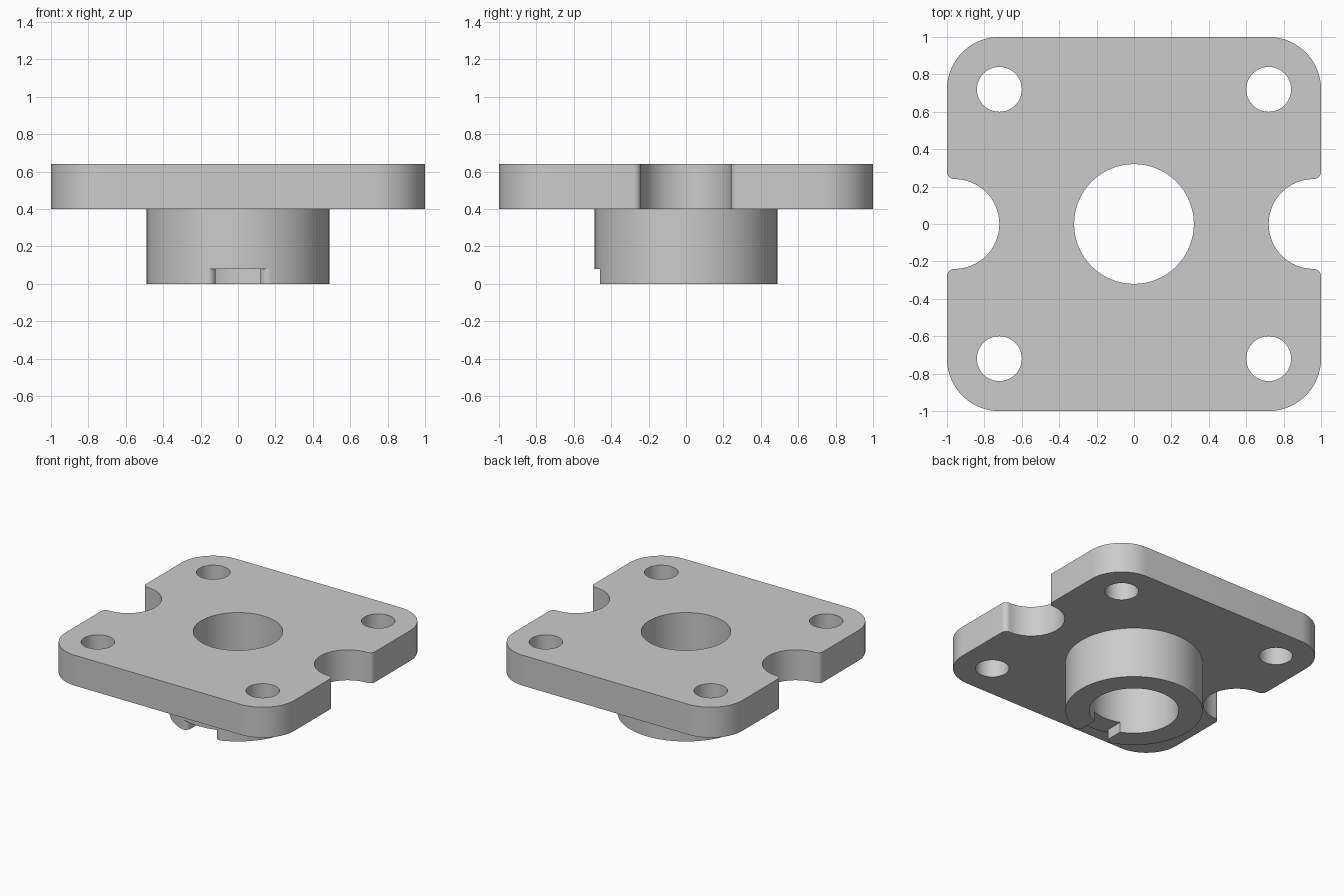
import bpy, bmesh
from math import radians, cos, sin, sqrt, atan2, degrees, hypot

if "Cube" in bpy.data.objects:
    bpy.data.objects.remove(bpy.data.objects["Cube"], do_unlink=True)

grey = bpy.data.materials.new("light_grey")
grey.use_nodes = True
grey.diffuse_color = (0.6, 0.6, 0.6, 1)
grey.node_tree.nodes["Principled BSDF"].inputs["Base Color"].default_value = (0.6, 0.6, 0.6, 1)


def arc(cx, cy, r, start, end, steps):
    angles = [radians(start + (end - start) * i / steps) for i in range(steps + 1)]
    return [(cx + r * cos(a), cy + r * sin(a)) for a in angles]


def circle(x, y, r, steps=96):
    return arc(x, y, r, 0, 360, steps)


def prism(name, outline, z0, z1):
    """Extrude a counter-clockwise outline between two heights."""
    points = []
    for i, p in enumerate(outline):
        q = outline[i - 1]
        if hypot(p[0] - q[0], p[1] - q[1]) > 1e-5:
            points.append(p)
    bm = bmesh.new()
    low = [bm.verts.new((x, y, z0)) for x, y in points]
    high = [bm.verts.new((x, y, z1)) for x, y in points]
    bm.faces.new(low[::-1])
    bm.faces.new(high)
    for i in range(len(points)):
        bm.faces.new((low[i - 1], low[i], high[i], high[i - 1]))
    bmesh.ops.recalc_face_normals(bm, faces=bm.faces)
    mesh = bpy.data.meshes.new(name)
    bm.to_mesh(mesh)
    bm.free()
    mesh.materials.append(grey)
    obj = bpy.data.objects.new(name, mesh)
    bpy.context.collection.objects.link(obj)
    return obj


def combine(target, tool, operation):
    mod = target.modifiers.new(operation.lower(), 'BOOLEAN')
    mod.operation = operation
    mod.solver = 'EXACT'
    mod.object = tool
    bpy.context.view_layer.objects.active = target
    bpy.ops.object.modifier_apply(modifier=mod.name)
    bpy.data.objects.remove(tool, do_unlink=True)


# Plate: a quarter outline with side notch, small fillet and round corner, mirrored
quarter = (arc(0.96, 0, 0.24, 180, 90, 16)
           + arc(0.96, 0.28, 0.04, 270, 360, 8)
           + arc(0.72, 0.72, 0.28, 0, 90, 20))
half = quarter + [(-x, y) for x, y in reversed(quarter)]
outline = half + [(x, -y) for x, y in reversed(half)]
flange = prism("mounting_flange", outline, 0.4, 0.64)

# Hub below the plate
hub_r = 0.49
combine(flange, prism("hub", circle(0, 0, hub_r), 0, 0.5), 'UNION')

# Central bore and four bolt holes
combine(flange, prism("bore_cutter", circle(0, 0, 0.32), -0.1, 0.8), 'DIFFERENCE')
for sx in (-1, 1):
    for sy in (-1, 1):
        hole = prism("bolt_hole_cutter", circle(sx * 0.72, sy * 0.72, 0.12, 48), 0.3, 0.8)
        combine(flange, hole, 'DIFFERENCE')

# Shallow front slot in the hub rim, its mouth rounded into the outer wall
slot, fillet = 0.12, 0.04
cx = slot + fillet
cy = -sqrt((hub_r - fillet) ** 2 - cx ** 2)
tangent = degrees(atan2(cy, cx))
side = [(slot, -0.1)] + arc(cx, cy, fillet, 180, 360 + tangent, 10)
side.append((cx * 1.4, cy * 1.4))
slot_outline = [(-x, y) for x, y in side] + side[::-1]
combine(flange, prism("slot_cutter", slot_outline, -0.1, 0.08), 'DIFFERENCE')

# Smooth curved walls, crisp edges
bpy.ops.object.select_all(action='DESELECT')
flange.select_set(True)
bpy.context.view_layer.objects.active = flange
bpy.ops.object.shade_smooth_by_angle(angle=radians(30))
